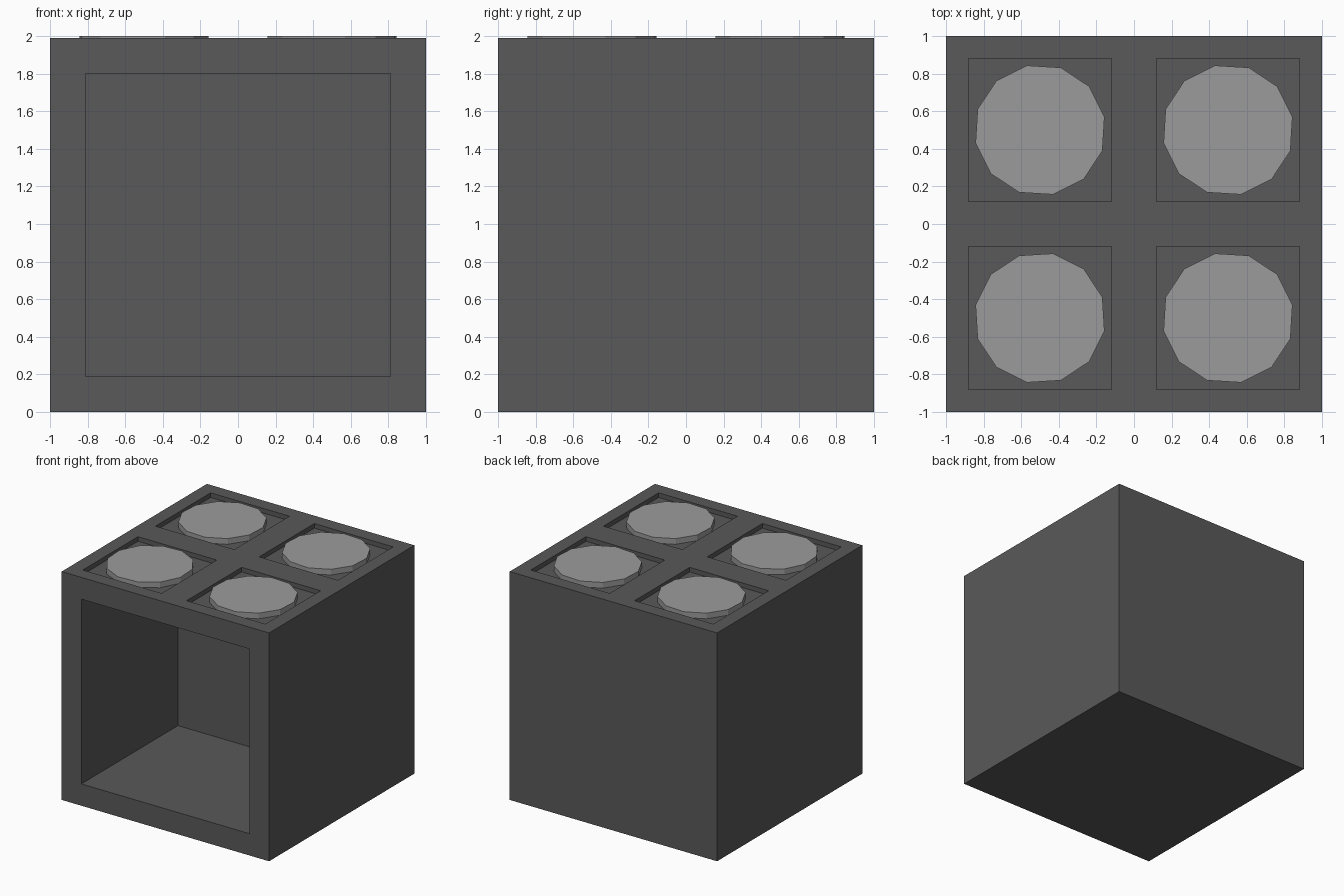
import bpy, bmesh, math
from mathutils import Matrix, Vector

default = bpy.data.objects.get("Cube")
if default:
    bpy.data.objects.remove(default, do_unlink=True)

HEIGHT = 1.99      # cabinet height; the plates rise slightly above it
RECESS = 0.04      # depth of the wells in the top


def material(name, grey):
    mat = bpy.data.materials.new(name)
    mat.use_nodes = True
    colour = (grey, grey, grey, 1)
    mat.diffuse_color = colour
    mat.node_tree.nodes["Principled BSDF"].inputs["Base Color"].default_value = colour
    return mat


def finish(bm, name, mat):
    mesh = bpy.data.meshes.new(name)
    bm.to_mesh(mesh)
    bm.free()
    mesh.materials.append(mat)
    obj = bpy.data.objects.new(name, mesh)
    bpy.context.collection.objects.link(obj)
    return obj


def facing(bm, direction):
    return [f for f in bm.faces if f.normal.dot(Vector(direction)) > 0.9]


def sink(bm, faces, border, depth):
    # Inset each face by a border, then push it straight in
    bmesh.ops.inset_individual(bm, faces=faces, thickness=border, use_even_offset=True)
    bmesh.ops.inset_individual(bm, faces=faces, thickness=0, depth=-depth)


dark = material("dark grey", 0.1)
light = material("light grey", 0.33)

# Cabinet: box with an open compartment in front and four wells on top
bm = bmesh.new()
bmesh.ops.create_cube(bm, size=1, matrix=Matrix.Translation((0, 0, HEIGHT / 2))
                      @ Matrix.Diagonal((2, 2, HEIGHT, 1)))
bm.normal_update()
front, top = facing(bm, (0, -1, 0)), facing(bm, (0, 0, 1))
sink(bm, front, 0.19, 1.33)
for axis in ((1, 0, 0), (0, 1, 0)):
    edges = {e for f in top for e in f.edges}
    verts = {v for f in top for v in f.verts}
    bmesh.ops.bisect_plane(bm, geom=top + list(edges) + list(verts),
                           plane_co=(0, 0, HEIGHT), plane_no=axis)
    bm.normal_update()
    top = [f for f in facing(bm, (0, 0, 1)) if f.calc_center_median().z > HEIGHT - 0.01]
sink(bm, top, 0.12, RECESS)
finish(bm, "cabinet", dark)

# Hot plates: twelve-sided discs standing in the wells
for depth_name, y in (("front", -0.5), ("back", 0.5)):
    for side_name, x in (("right", -0.5), ("left", 0.5)):
        turn = math.radians(11.5 if (x > 0 or y > 0) else 18.5)
        base = HEIGHT - RECESS
        bm = bmesh.new()
        bmesh.ops.create_cone(bm, cap_ends=True, segments=12, radius1=0.35, radius2=0.35,
                              depth=2 - base,
                              matrix=Matrix.Translation((x, y, (2 + base) / 2))
                              @ Matrix.Rotation(turn, 4, "Z"))
        finish(bm, f"{depth_name}_{side_name}_plate", light)
